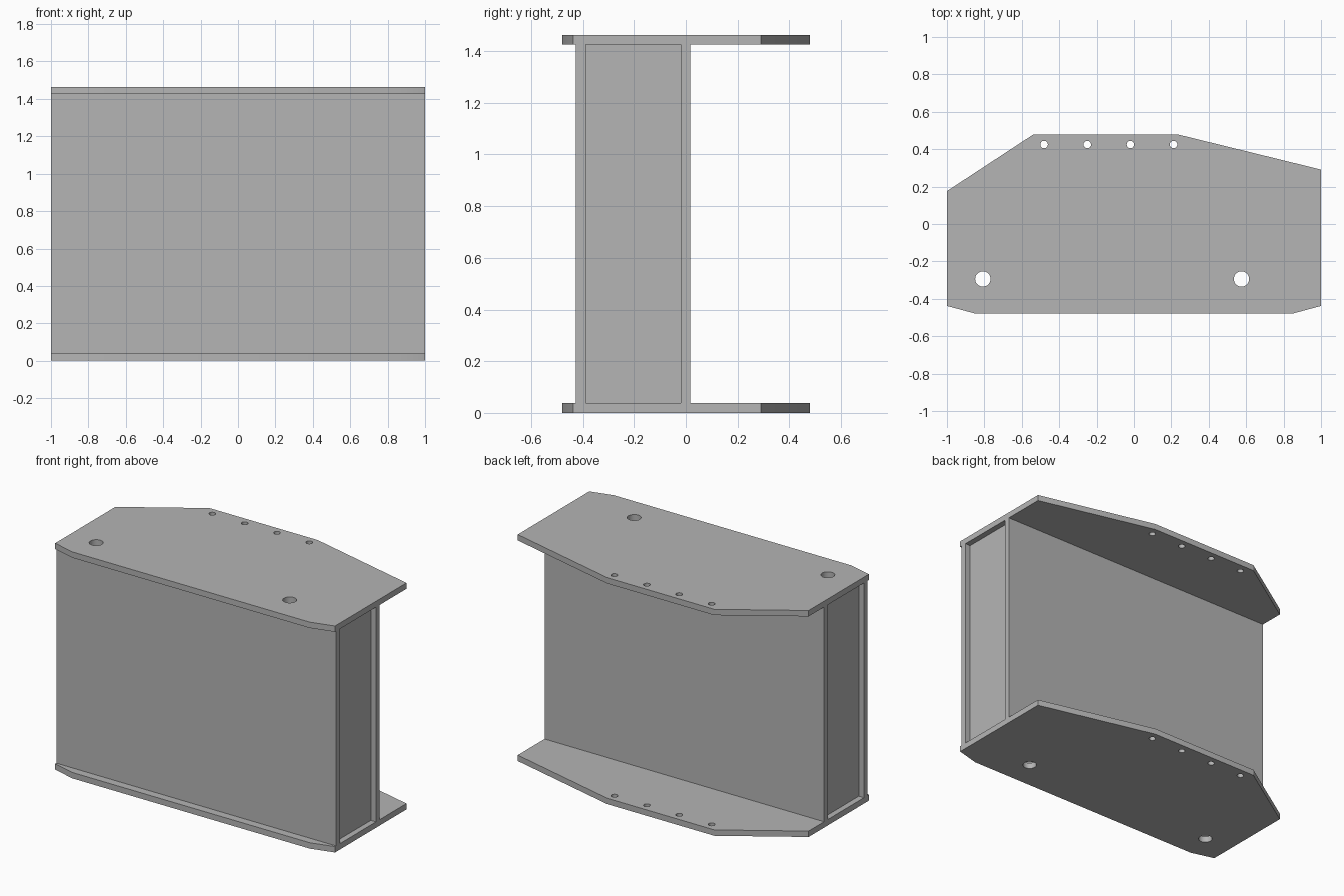
import bpy
import math

cube = bpy.data.objects.get("Cube")
if cube:
    bpy.data.objects.remove(cube, do_unlink=True)

HEIGHT = 1.463
T = 0.038                      # plate thickness
FRONT, BACK = -0.427, 0.018    # outer faces of the box
RECESS = 0.037                 # end panels sit inside the ends

steel = bpy.data.materials.new("plain_grey_steel")
steel.use_nodes = True
GREY = (0.46, 0.46, 0.46, 1)
steel.diffuse_color = GREY
steel.node_tree.nodes["Principled BSDF"].inputs["Base Color"].default_value = GREY


def plate_box(name, x, y, z):
    """Flat plate from (min, max) ranges on each axis."""
    bpy.ops.mesh.primitive_cube_add(size=1, location=[sum(r) / 2 for r in (x, y, z)])
    ob = bpy.context.object
    ob.name = name
    ob.scale = [r[1] - r[0] for r in (x, y, z)]
    bpy.ops.object.transform_apply(location=False, rotation=False, scale=True)
    ob.data.materials.append(steel)


def circle(x, y, r, sides=32):
    return [(x + r * math.cos(2 * math.pi * i / sides),
             y + r * math.sin(2 * math.pi * i / sides)) for i in range(sides)]


def drilled_plate(name, loops, z):
    """Filled outline with holes, extruded to plate thickness."""
    curve = bpy.data.curves.new(name, "CURVE")
    curve.dimensions = "2D"
    curve.fill_mode = "BOTH"
    curve.extrude = T / 2
    for loop in loops:
        spline = curve.splines.new("POLY")
        spline.points.add(len(loop) - 1)
        for point, (px, py) in zip(spline.points, loop):
            point.co = (px, py, 0, 1)
        spline.use_cyclic_u = True
    ob = bpy.data.objects.new(name, curve)
    bpy.context.collection.objects.link(ob)
    ob.location.z = z
    bpy.ops.object.select_all(action="DESELECT")
    ob.select_set(True)
    bpy.context.view_layer.objects.active = ob
    bpy.ops.object.convert(target="MESH")
    ob = bpy.context.object
    ob.data.materials.clear()
    ob.data.materials.append(steel)
    bpy.ops.object.shade_smooth_by_angle(angle=math.radians(30))


# Flanges: cropped outline, four bolt holes and two large holes
outline = [(-1, 0.176), (-1, -0.438), (-0.848, -0.479), (0.848, -0.479),
           (1, -0.438), (1, 0.291), (0.234, 0.479), (-0.538, 0.479)]
holes = [circle(-0.481 + 0.231 * i, 0.425, 0.02) for i in range(4)]
holes += [circle(x, -0.294, 0.041) for x in (-0.808, 0.575)]
drilled_plate("bottom_flange", [outline] + holes, T / 2)
drilled_plate("top_flange", [outline] + holes, HEIGHT - T / 2)

# Long upright webs
inside = (T, HEIGHT - T)
plate_box("front_web", (-1, 1), (FRONT, FRONT + T), inside)
plate_box("back_web", (-1, 1), (BACK - T, BACK), inside)

# Recessed end panels
for name, side in (("left_end_panel", 1), ("right_end_panel", -1)):
    ends = sorted((side * (1 - RECESS), side * (1 - RECESS - T)))
    plate_box(name, ends, (FRONT + T, BACK - T), inside)
